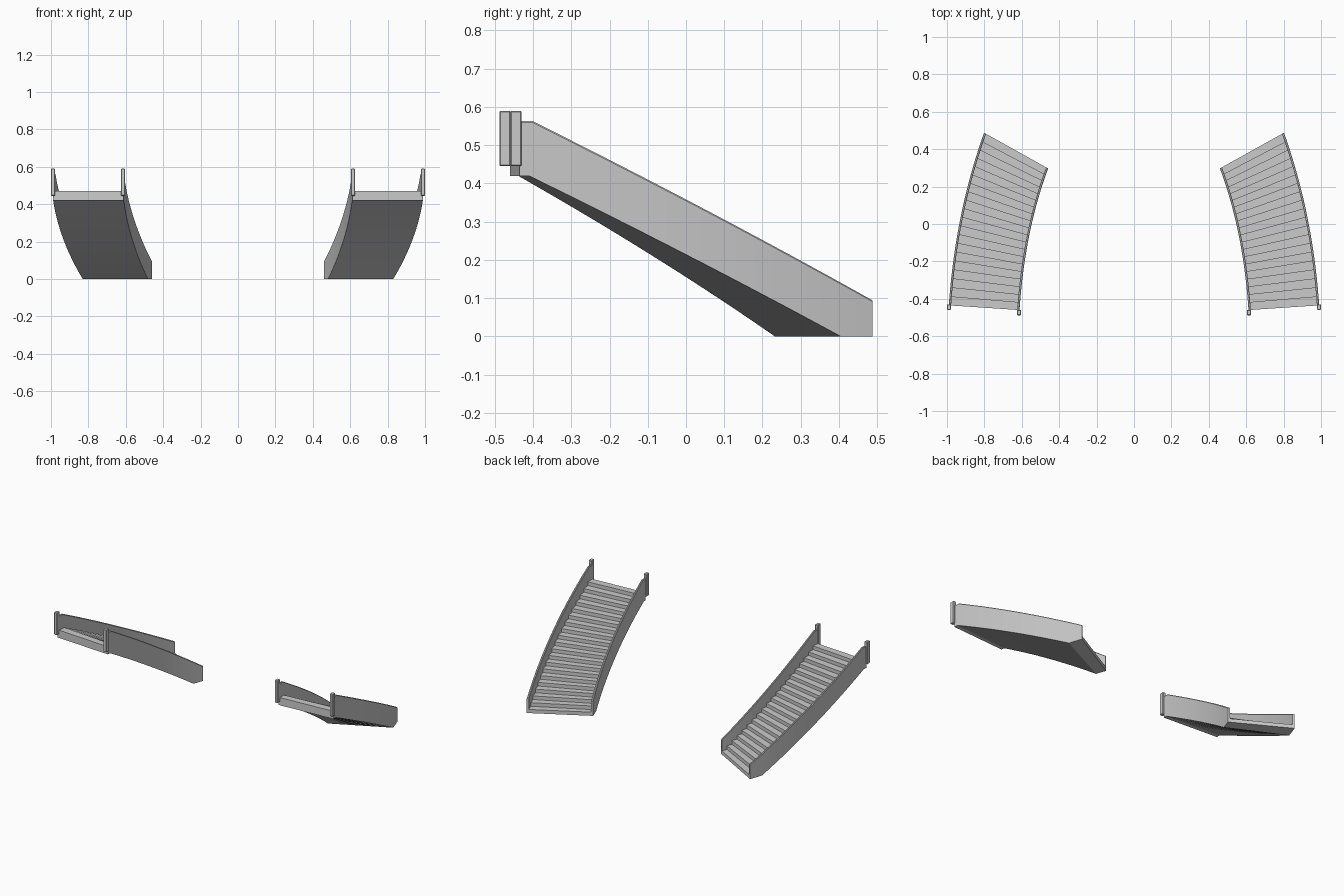
import bpy, bmesh
from mathutils import Vector

if "Cube" in bpy.data.objects:
    bpy.data.objects.remove(bpy.data.objects["Cube"])

STEPS = 20
TOP = 0.47
# plan curves of the inner and outer edge: start, control, end
INNER = [Vector(p) for p in ((0.612, -0.460), (0.584, -0.038), (0.459, 0.297))]
OUTER = [Vector(p) for p in ((0.990, -0.435), (0.957, 0.054), (0.802, 0.488))]


def bezier(c, t):
    return c[0] * (1 - t) ** 2 + c[1] * 2 * t * (1 - t) + c[2] * t * t


def point(t, s, z, side):
    p = bezier(INNER, t).lerp(bezier(OUTER, t), s)
    return (p.x * side, p.y, z)


def under(t):
    return min(0.42, max(0.0, 0.42 * (0.905 - t) / (0.905 - 0.025)))


def rail(t):
    return 0.563 - 0.468 * max(0.0, t - 0.035) / 0.965


def finish(name, bm):
    bmesh.ops.remove_doubles(bm, verts=bm.verts, dist=1e-5)
    bmesh.ops.recalc_face_normals(bm, faces=bm.faces)
    me = bpy.data.meshes.new(name)
    bm.to_mesh(me)
    bm.free()
    ob = bpy.data.objects.new(name, me)
    bpy.context.collection.objects.link(ob)
    return ob


def loft(bm, rings):
    """Skin closed rings of equal length and cap both ends."""
    vs = [[bm.verts.new(p) for p in r] for r in rings]
    n = len(vs[0])
    for a, b in zip(vs, vs[1:]):
        for i in range(n):
            j = (i + 1) % n
            bm.faces.new((a[i], a[j], b[j], b[i]))
    bm.faces.new(vs[0])
    bm.faces.new(vs[-1])


def make_steps(name, side):
    # rings run down the flight; each tread has two rings at its own height
    bm = bmesh.new()
    rings = []
    for i in range(STEPS):
        z = TOP * (STEPS - i) / STEPS
        ts = [i / STEPS, (i + 1) / STEPS]
        ts += [k for k in (0.025, 0.905) if ts[0] < k < ts[1]]
        for t in sorted(ts):
            b = under(t)
            rings.append([point(t, 0.01, b, side), point(t, 0.99, b, side),
                          point(t, 0.99, z, side), point(t, 0.01, z, side)])
    loft(bm, rings)
    return finish(name, bm)


def make_wall(name, side, s0, s1):
    # solid side wall with a small chamfer along its top
    bm = bmesh.new()
    ts = sorted([i / STEPS for i in range(STEPS + 1)] + [0.025, 0.035, 0.905])
    c, d = (s1 - s0) * 0.25, 0.004
    rings = []
    for t in ts:
        b, h = under(t), rail(t)
        section = ((s0, b), (s1, b), (s1, h - d), (s1 - c, h), (s0 + c, h), (s0, h - d))
        rings.append([point(t, s, z, side) for s, z in section])
    loft(bm, rings)
    return finish(name, bm)


def make_post(name, x, y):
    # newel post with eased edges
    bm = bmesh.new()
    bmesh.ops.create_cube(bm, size=1)
    bmesh.ops.scale(bm, vec=(0.022, 0.029, 0.145), verts=bm.verts)
    bmesh.ops.translate(bm, vec=(x, y, 0.5175), verts=bm.verts)
    bmesh.ops.bevel(bm, geom=bm.edges[:], offset=0.003, segments=1, affect='EDGES')
    return finish(name, bm)


for label, side in (("right", 1), ("left", -1)):
    make_steps(label + "_steps", side)
    make_wall(label + "_inner_wall", side, 0.0, 0.032)
    make_wall(label + "_outer_wall", side, 0.968, 1.0)
    make_post(label + "_inner_post", 0.615 * side, -0.4735)
    make_post(label + "_outer_post", 0.989 * side, -0.4445)
